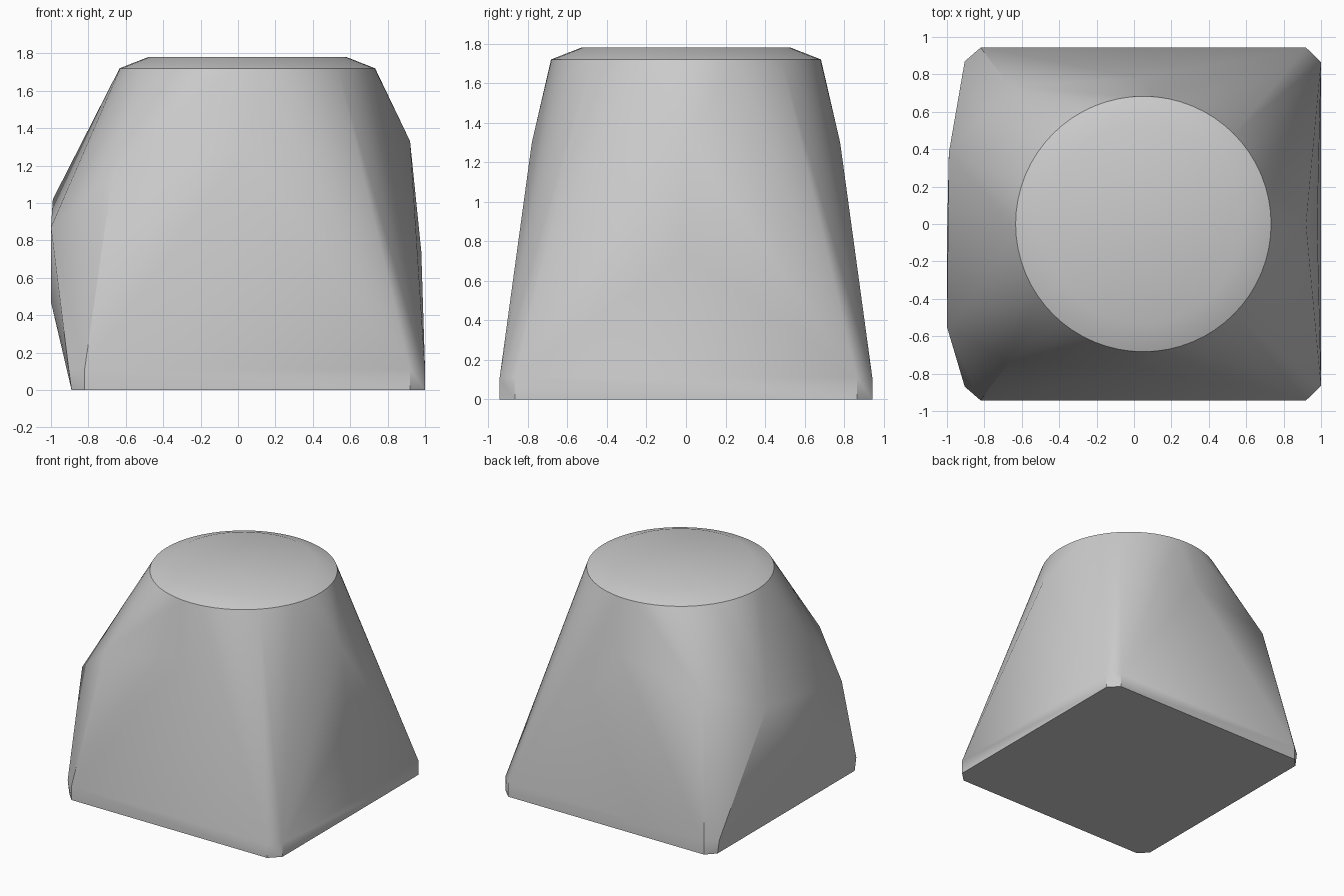
import bpy, bmesh, math

cube = bpy.data.objects.get("Cube")
if cube:
    bpy.data.objects.remove(cube, do_unlink=True)

grey = bpy.data.materials.new("light grey")
grey.use_nodes = True
colour = (0.6, 0.6, 0.6, 1)
grey.diffuse_color = colour
grey.node_tree.nodes["Principled BSDF"].inputs["Base Color"].default_value = colour


def ring(radius, z, count=64, cx=0.05):
    """Points of a level circle."""
    return [(cx + radius * math.cos(i * math.tau / count),
             radius * math.sin(i * math.tau / count), z) for i in range(count)]


points = []

# Rounded cap
points += ring(0.683, 1.72) + ring(0.53, 1.78)

# Square foot with cut corners, and the shoulders, mirrored front to back
for side in (-1, 1):
    for z in (0, 0.11):
        points += [(1.0, 0.865 * side, z), (0.92, 0.943 * side, z)]
    points += [(-0.82, 0.943 * side, 0), (-0.89, 0.87 * side, 0),
               (-0.82, 0.943 * side, 0.11), (-0.905, 0.87 * side, 0.11),
               (-0.67, 0.74 * side, 1.15),
               (0.04, 0.78 * side, 1.3)]

# Ridge points on the left face, then the uneven bulge on the right face
points += [(0.92, 0, 1.33), (0.98, 0, 0.74)]
points += [(-0.99, 0.38, 1.02), (-1.0, -0.55, 0.87), (-1.0, -0.08, 0.47)]

# Wrap all points in one convex skin
bm = bmesh.new()
for p in points:
    bm.verts.new(p)
hull = bmesh.ops.convex_hull(bm, input=bm.verts)
loose = [v for v in bm.verts if not v.link_faces]
bmesh.ops.delete(bm, geom=loose, context='VERTS')
bmesh.ops.dissolve_limit(bm, angle_limit=math.radians(0.5),
                         verts=bm.verts, edges=bm.edges)
bmesh.ops.recalc_face_normals(bm, faces=bm.faces)
mesh = bpy.data.meshes.new("tapered_block")
bm.to_mesh(mesh)
bm.free()
mesh.materials.append(grey)

block = bpy.data.objects.new("tapered_block", mesh)
bpy.context.collection.objects.link(block)
bpy.ops.object.select_all(action='DESELECT')
block.select_set(True)
bpy.context.view_layer.objects.active = block
bpy.ops.object.shade_smooth_by_angle(angle=math.radians(30))
